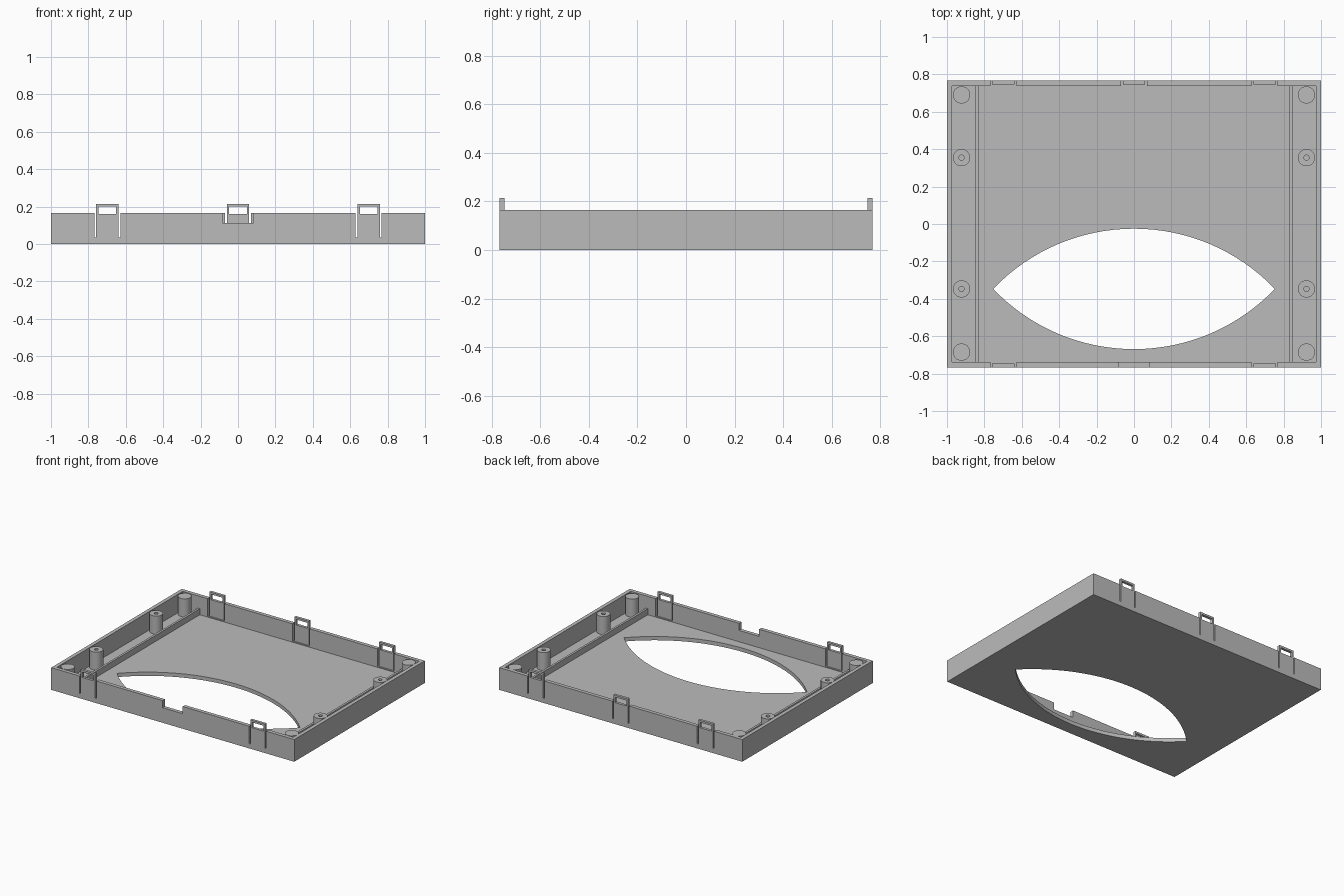
import bpy, bmesh, math
from mathutils import Matrix

if "Cube" in bpy.data.objects:
    bpy.data.objects.remove(bpy.data.objects["Cube"], do_unlink=True)

HALF_X, HALF_Y, HEIGHT = 1.0, 0.767, 0.165
WALL, FLOOR, TAB_THICK = 0.028, 0.028, 0.02
SLOT_Z, TAB_TOP = 0.035, 0.215

grey = bpy.data.materials.new("plain grey")
grey.use_nodes = True
grey.diffuse_color = (0.5, 0.5, 0.5, 1)
grey.node_tree.nodes["Principled BSDF"].inputs["Base Color"].default_value = (0.5, 0.5, 0.5, 1)


def finish(name, bm):
    mesh = bpy.data.meshes.new(name)
    bmesh.ops.recalc_face_normals(bm, faces=bm.faces)
    bm.to_mesh(mesh)
    bm.free()
    mesh.materials.append(grey)
    obj = bpy.data.objects.new(name, mesh)
    bpy.context.collection.objects.link(obj)
    return obj


def box(name, x0, x1, y0, y1, z0, z1):
    bm = bmesh.new()
    place = Matrix.Translation(((x0 + x1) / 2, (y0 + y1) / 2, (z0 + z1) / 2))
    size = Matrix.Diagonal((x1 - x0, y1 - y0, z1 - z0, 1))
    bmesh.ops.create_cube(bm, size=1, matrix=place @ size)
    return finish(name, bm)


def prism(name, outline, z0, z1):
    bm = bmesh.new()
    face = bm.faces.new([bm.verts.new((x, y, z0)) for x, y in outline])
    side = bmesh.ops.extrude_face_region(bm, geom=[face])
    verts = [v for v in side["geom"] if isinstance(v, bmesh.types.BMVert)]
    bmesh.ops.translate(bm, verts=verts, vec=(0, 0, z1 - z0))
    return finish(name, bm)


def circle(x, y, radius, count):
    steps = [math.tau * i / count for i in range(count)]
    return [(x + radius * math.cos(a), y + radius * math.sin(a)) for a in steps]


def cut(obj, cutter):
    cutter.hide_render = True
    mod = obj.modifiers.new("cut", 'BOOLEAN')
    mod.operation, mod.solver, mod.object = 'DIFFERENCE', 'EXACT', cutter
    graph = bpy.context.evaluated_depsgraph_get()
    mesh = bpy.data.meshes.new_from_object(obj.evaluated_get(graph))
    obj.modifiers.clear()
    obj.data = mesh
    bpy.data.objects.remove(cutter, do_unlink=True)


def smooth(obj):
    bpy.ops.object.select_all(action='DESELECT')
    obj.select_set(True)
    bpy.context.view_layer.objects.active = obj
    bpy.ops.object.shade_smooth_by_angle(angle=math.radians(30))


# Open tray
tray = box("tray", -HALF_X, HALF_X, -HALF_Y, HALF_Y, 0, HEIGHT)
cut(tray, box("hollow", WALL - HALF_X, HALF_X - WALL, WALL - HALF_Y, HALF_Y - WALL, FLOOR, 1))

# Pointed oval opening made of two mirrored arcs
half_w, half_h, centre_y, steps = 0.753, 0.322, -0.347, 32
radius = (half_w ** 2 + half_h ** 2) / (2 * half_h)
sweep = math.asin(half_w / radius)
arc = []
for i in range(steps):
    a = sweep * (1 - 2 * i / steps)
    arc.append((radius * math.sin(a), radius * math.cos(a) - radius + half_h))
lens = [(x, y + centre_y) for x, y in arc] + [(-x, centre_y - y) for x, y in arc]
cut(tray, prism("lens_cutter", lens, -0.1, 0.1))

# Notch in the middle of the front wall
cut(tray, box("notch", -0.084, 0.082, -1, 0.1 - HALF_Y, 0.112, 1))

# Snap tabs standing in slots of the front and back walls
for side, label, centres in ((-1, "front", (-0.698, 0.698)), (1, "back", (-0.698, 0, 0.698))):
    for cx in centres:
        lo, hi = sorted((side * (HALF_Y - 0.1), side * 1))
        cut(tray, box("slot", cx - 0.069, cx + 0.069, lo, hi, SLOT_Z, 1))
        lo, hi = sorted((side * (HALF_Y - TAB_THICK), side * HALF_Y))
        tab = box(label + "_snap_tab", cx - 0.06, cx + 0.06, lo, hi, SLOT_Z, TAB_TOP)
        cut(tab, box("window", cx - 0.047, cx + 0.047, lo - 0.1, hi + 0.1, 0.16, 0.2))

# Ribs and posts along both sides
for side, label in ((-1, "right"), (1, "left")):
    lo, hi = sorted((side * 0.832, side * 0.848))
    box(label + "_rib", lo, hi, WALL - HALF_Y, HALF_Y - WALL, FLOOR, 0.073)
    for y, hollow in ((0.69, False), (0.355, True), (-0.347, True), (-0.685, False)):
        kind = "_screw_post" if hollow else "_corner_post"
        post = prism(label + kind, circle(side * 0.922, y, 0.046, 32), FLOOR, 0.162)
        if hollow:
            cut(post, prism("bore", circle(side * 0.922, y, 0.014, 16), FLOOR + 0.01, 1))
        smooth(post)
